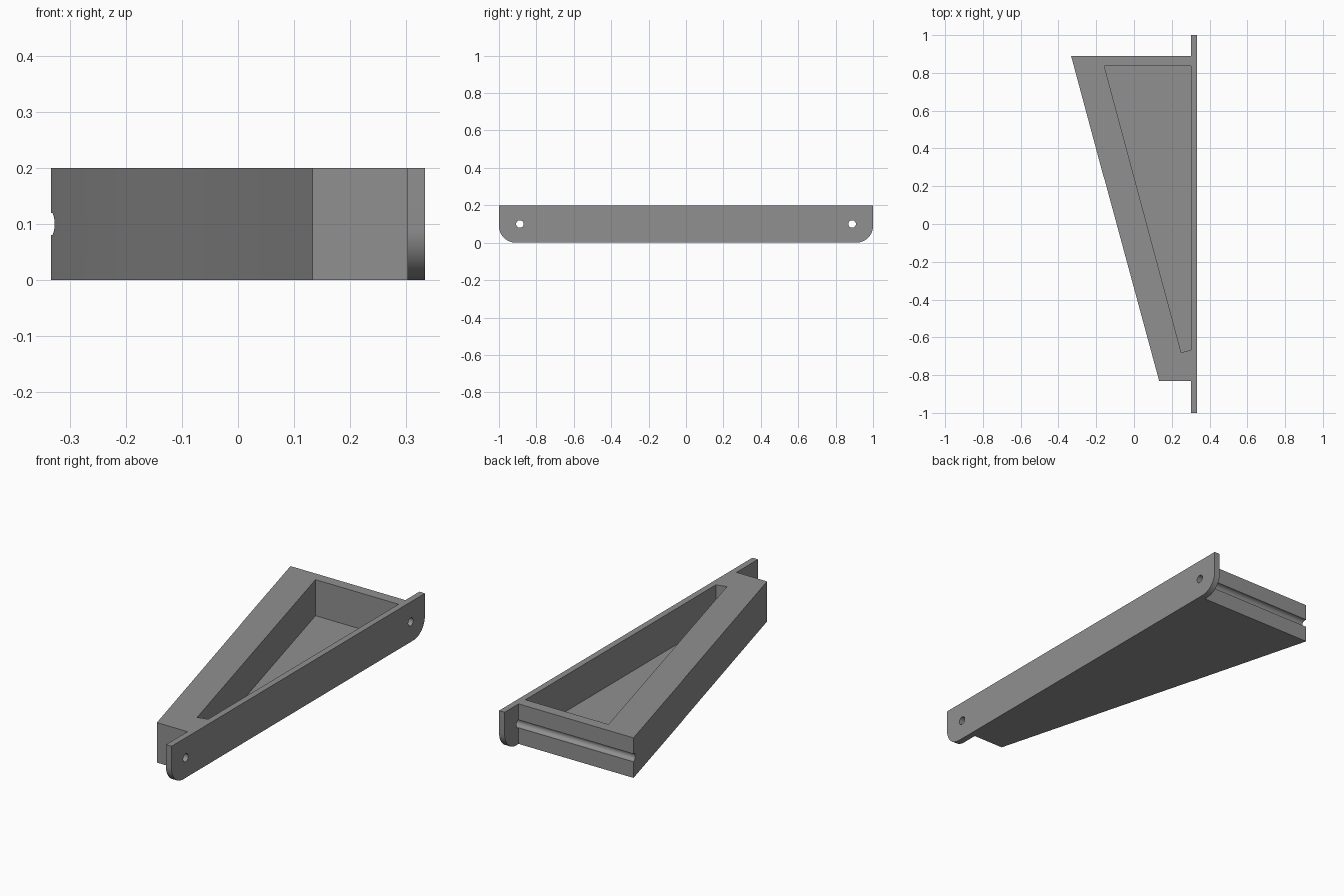
import bpy, bmesh, math
from mathutils import Matrix

if "Cube" in bpy.data.objects:
    bpy.data.objects.remove(bpy.data.objects["Cube"])

grey = bpy.data.materials.new("mid grey")
grey.diffuse_color = (0.28, 0.28, 0.28, 1)
grey.use_nodes = True
grey.node_tree.nodes["Principled BSDF"].inputs["Base Color"].default_value = grey.diffuse_color


def prism(name, points, offset):
    """Extrude a closed 3D outline along an offset vector."""
    bm = bmesh.new()
    face = bm.faces.new([bm.verts.new(p) for p in points])
    ext = bmesh.ops.extrude_face_region(bm, geom=[face])
    verts = [v for v in ext["geom"] if isinstance(v, bmesh.types.BMVert)]
    bmesh.ops.translate(bm, verts=verts, vec=offset)
    return finish(name, bm)


def finish(name, bm):
    bmesh.ops.recalc_face_normals(bm, faces=bm.faces)
    me = bpy.data.meshes.new(name)
    bm.to_mesh(me)
    bm.free()
    me.materials.append(grey)
    ob = bpy.data.objects.new(name, me)
    bpy.context.collection.objects.link(ob)
    return ob


def combine(target, other, operation):
    """Apply a boolean and remove the helper."""
    mod = target.modifiers.new("cut", "BOOLEAN")
    mod.operation, mod.object, mod.solver = operation, other, "EXACT"
    bpy.context.view_layer.objects.active = target
    bpy.ops.object.modifier_apply(modifier=mod.name)
    bpy.data.objects.remove(other, do_unlink=True)


H, R = 0.2, 0.09

# Mounting plate with rounded lower corners
outline = [(-1, H), (1, H)]
for side, start in ((1, 0), (-1, -90)):
    for i in range(13):
        a = math.radians(start - i * 7.5)
        outline.append((side * (1 - R) + R * math.cos(a), R + R * math.sin(a)))
bracket = prism("wedge_bracket", [(0.302, y, z) for y, z in outline], (0.031, 0, 0))

# Tapered body with a slight bend in its slanted side
body = [(-0.333, 0.89), (0.315, 0.89), (0.315, -0.83), (0.133, -0.83),
        (-0.157, 0.24), (-0.161, 0.25)]
combine(bracket, prism("body", [(x, y, 0) for x, y in body], (0, 0, H)), "UNION")

# Open pocket
pocket = [(-0.157, 0.836), (0.302, 0.836), (0.302, -0.667), (0.25, -0.68)]
combine(bracket, prism("pocket", [(x, y, 0.02) for x, y in pocket], (0, 0, 0.3)), "DIFFERENCE")

# Screw holes; the rear one also grooves the back of the body
for y in (-0.888, 0.888):
    bm = bmesh.new()
    bmesh.ops.create_cone(bm, cap_ends=True, segments=32, radius1=0.02, radius2=0.02, depth=1,
                          matrix=Matrix.Translation((0, y, 0.1)) @ Matrix.Rotation(math.pi / 2, 4, "Y"))
    combine(bracket, finish("hole", bm), "DIFFERENCE")

bracket.select_set(True)
bpy.context.view_layer.objects.active = bracket
bpy.ops.object.shade_smooth_by_angle(angle=math.radians(30))
